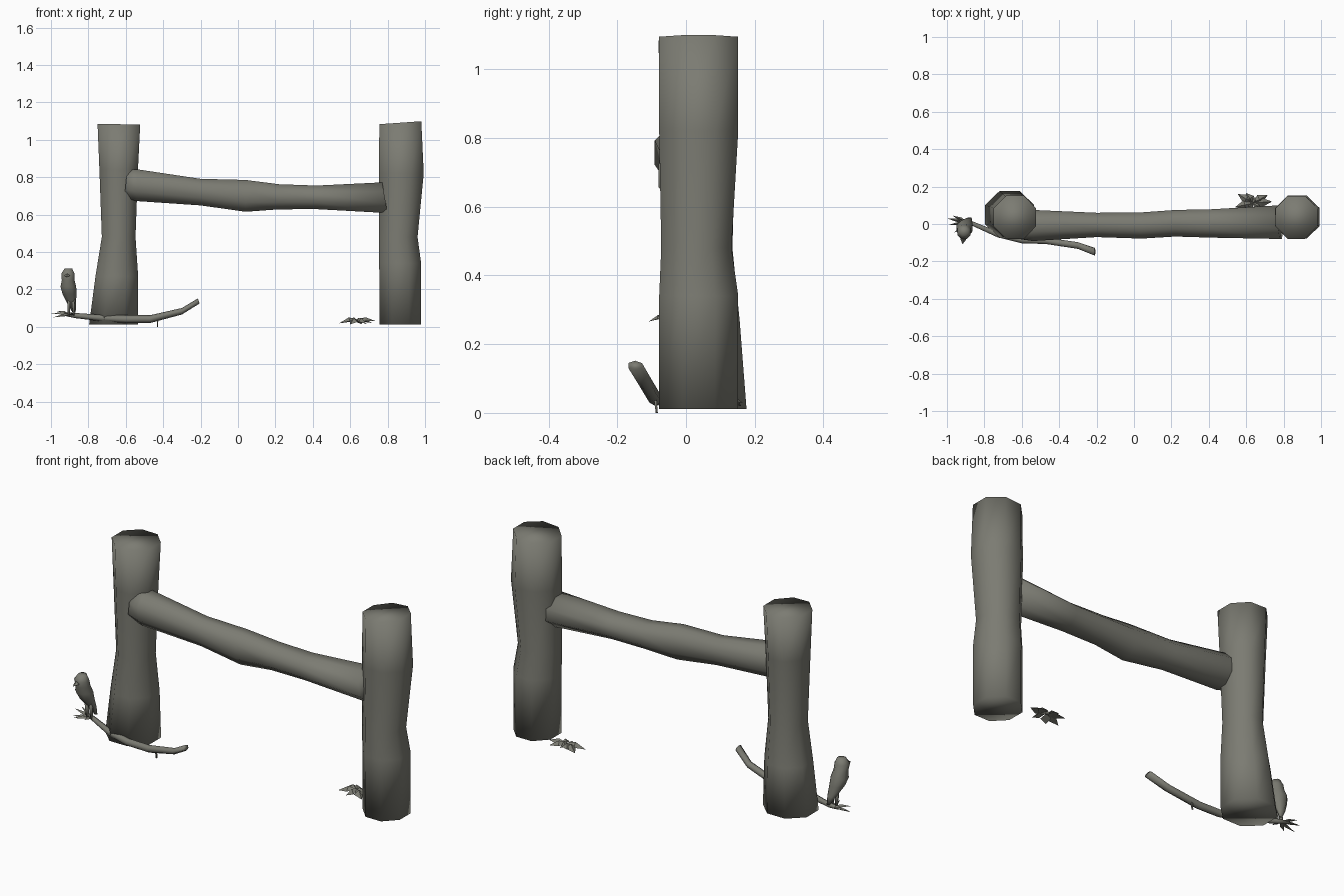
import bpy, bmesh, math
from mathutils import Vector

# one flat colour for the whole model
wood = bpy.data.materials.new("weathered grey wood")
wood.diffuse_color = (0.2, 0.2, 0.17, 1)


def finish(name, bm, smooth=True):
    bmesh.ops.recalc_face_normals(bm, faces=bm.faces[:])
    me = bpy.data.meshes.new(name)
    bm.to_mesh(me)
    bm.free()
    me.materials.append(wood)
    for p in me.polygons:
        p.use_smooth = smooth
    ob = bpy.data.objects.new(name, me)
    bpy.context.collection.objects.link(ob)
    return ob


def loft(name, rings, axis, sides=8, lean=(0, 0)):
    """Rings are (x, y, z, half size 1, half size 2), stacked along z or x.
    lean tilts the first and last ring."""
    bm = bmesh.new()
    k = 1 / math.cos(math.pi / sides)
    loops = []
    for n, (x, y, z, a, b) in enumerate(rings):
        t = lean[0] if n == 0 else lean[1] if n == len(rings) - 1 else 0
        loop = []
        for i in range(sides):
            w = 2 * math.pi * (i + 0.5) / sides
            u, v = a * k * math.cos(w), b * k * math.sin(w)
            p = (x + u, y + v, z + t * u) if axis == 'z' else (x + t * v, y + u, z + v)
            loop.append(bm.verts.new(p))
        loops.append(loop)
    for lo, hi in zip(loops, loops[1:]):
        for i in range(sides):
            j = (i + 1) % sides
            bm.faces.new((lo[i], lo[j], hi[j], hi[i]))
    bm.faces.new(loops[0][::-1])
    bm.faces.new(loops[-1])
    return finish(name, bm)


def leaf(name, base, tip, width, lift):
    """Thin pointed leaf with a raised, folded middle."""
    base, tip = Vector(base), Vector(tip)
    d = tip - base
    side = Vector((-d.y, d.x, 0)).normalized() * width
    mid = base + d * 0.45
    up = Vector((0, 0, lift))
    bm = bmesh.new()
    b, t, m, l, r = [bm.verts.new(p) for p in
                     (base, tip, mid + up, mid + side, mid - side)]
    for f in ((b, m, l), (m, t, l), (b, r, m), (r, t, m),
              (b, l, r), (l, t, r)):
        bm.faces.new(f)
    return finish(name, bm, False)


# upright posts
loft("left_post", [
    (-0.665, 0.05, 0.012, 0.131, 0.126),
    (-0.648, 0.043, 0.27, 0.114, 0.113),
    (-0.638, 0.035, 0.48, 0.09, 0.1),
    (-0.638, 0.035, 0.84, 0.103, 0.11),
    (-0.637, 0.036, 1.083, 0.114, 0.116)], 'z', lean=(0, -0.02))
loft("right_post", [
    (0.868, 0.037, 0.012, 0.111, 0.115),
    (0.867, 0.037, 0.34, 0.112, 0.115),
    (0.857, 0.03, 0.48, 0.103, 0.102),
    (0.873, 0.037, 0.82, 0.12, 0.115),
    (0.868, 0.036, 1.091, 0.112, 0.115)], 'z', lean=(0, 0.07))

# sagging rail between the posts
loft("cross_rail", [
    (-0.6, -0.01, 0.765, 0.072, 0.076),
    (-0.54, -0.008, 0.757, 0.083, 0.085),
    (-0.2, -0.005, 0.72, 0.065, 0.071),
    (0.04, -0.008, 0.7, 0.07, 0.085),
    (0.22, 0.004, 0.695, 0.071, 0.067),
    (0.42, 0.003, 0.692, 0.076, 0.063),
    (0.785, 0.01, 0.69, 0.09, 0.082)], 'x', lean=(0.1, -0.17))

# fallen branch with a side twig and a splayed tip
loft("fallen_branch", [
    (-0.93, 0.022, 0.068, 0.008, 0.008),
    (-0.87, 0.005, 0.06, 0.012, 0.012),
    (-0.73, -0.055, 0.047, 0.016, 0.015),
    (-0.6, -0.086, 0.041, 0.017, 0.018),
    (-0.47, -0.09, 0.041, 0.017, 0.018),
    (-0.3, -0.115, 0.083, 0.018, 0.015),
    (-0.21, -0.148, 0.138, 0.02, 0.012)], 'x', sides=6, lean=(0, -0.3))
loft("branch_twig", [
    (-0.43, -0.085, 0.0, 0.003, 0.003),
    (-0.43, -0.09, 0.045, 0.004, 0.004)], 'z', sides=4)
for i, tip in enumerate([(-1.0, 0.03, 0.072), (-0.99, -0.005, 0.05),
                         (-0.96, -0.045, 0.06), (-0.97, 0.045, 0.085),
                         (-0.89, -0.05, 0.07)]):
    leaf(f"branch_tip_{i + 1}", (-0.89, 0.01, 0.06), tip, 0.01, 0.012)

# perched bird: body from tail to crown, beak, legs
loft("bird_body", [
    (-0.876, 0.03, 0.075, 0.008, 0.006),
    (-0.888, 0.016, 0.12, 0.022, 0.016),
    (-0.901, -0.012, 0.175, 0.037, 0.034),
    (-0.907, -0.025, 0.215, 0.042, 0.042),
    (-0.908, -0.034, 0.25, 0.034, 0.036),
    (-0.909, -0.044, 0.283, 0.036, 0.036),
    (-0.907, -0.04, 0.312, 0.02, 0.02)], 'z')
leaf("bird_beak", (-0.91, -0.06, 0.278), (-0.917, -0.108, 0.266), 0.016, 0.012)
for i, x in enumerate((-0.905, -0.88)):
    loft(f"bird_leg_{i + 1}", [
        (x, 0.0, 0.06, 0.005, 0.005), (x, -0.008, 0.16, 0.008, 0.008)], 'z', sides=4)

# small heap of dry leaves by the right post
for i, (x, y, z) in enumerate([(0.54, 0.09, 0.018), (0.555, 0.16, 0.02),
                               (0.6, 0.165, 0.03), (0.66, 0.14, 0.014),
                               (0.715, 0.155, 0.02), (0.738, 0.12, 0.03),
                               (0.69, 0.075, 0.013), (0.6, 0.07, 0.013)]):
    leaf(f"dry_leaf_{i + 1}", (0.635, 0.112, 0.04 - 0.004 * (i % 3)), (x, y, z), 0.026, 0.02)
